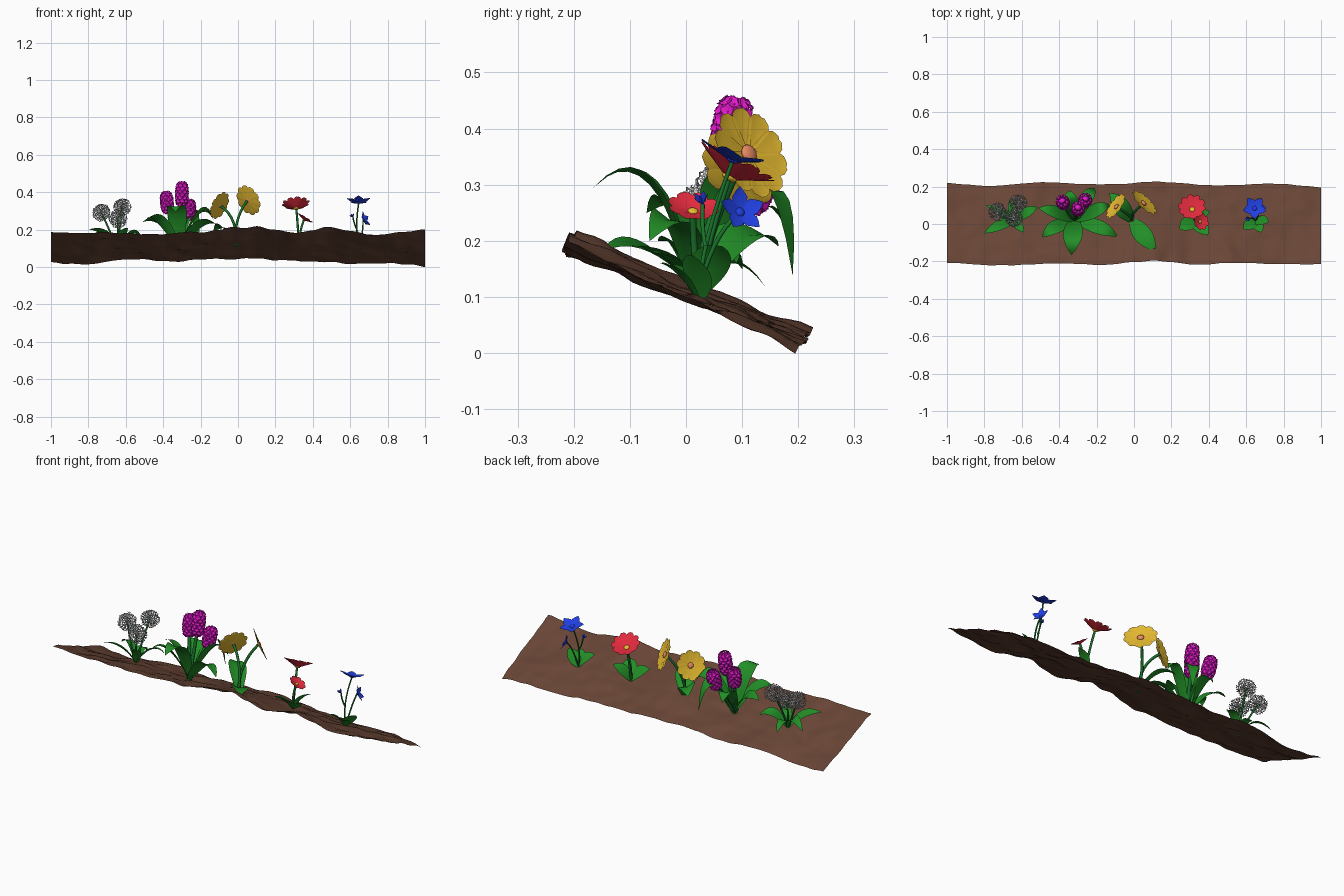
import bpy, bmesh, math, random
from mathutils import Vector as V, noise

if "Cube" in bpy.data.objects:
    bpy.data.objects.remove(bpy.data.objects["Cube"])

random.seed(4)
TILT = math.radians(22)
UP = V((0, math.sin(TILT), math.cos(TILT)))        # normal of the sloping bed
DOWN = V((0, math.cos(TILT), -math.sin(TILT)))     # downhill direction


def mat(name, rgb):
    m = bpy.data.materials.new(name)
    m.diffuse_color = (*rgb, 1)
    m.use_nodes = True
    m.node_tree.nodes["Principled BSDF"].inputs["Base Color"].default_value = m.diffuse_color
    return m


SOIL = mat("soil", (.14, .06, .037))
GREEN = mat("leaf_green", (.016, .27, .02))
STEM = mat("stem_green", (.01, .17, .025))
MAGENTA = mat("magenta", (.8, .01, .62))
YELLOW = mat("yellow", (.8, .5, .03))
RED = mat("red", (.8, .025, .05))
BLUE = mat("blue", (.015, .05, .75))
ORANGE = mat("orange", (.8, .25, .12))


def finish(bm, name, material=None, smooth=True):
    me = bpy.data.meshes.new(name)
    for f in bm.faces:
        f.smooth = smooth
    bm.to_mesh(me)
    bm.free()
    ob = bpy.data.objects.new(name, me)
    bpy.context.collection.objects.link(ob)
    if material:
        me.materials.append(material)
    return ob


def through(a, m, b, t):
    """Quadratic curve from a to b passing through m halfway."""
    c = 2 * m - (a + b) / 2
    return a * (1 - t) ** 2 + c * (2 * t * (1 - t)) + b * t * t


def strip(bm, rows):
    vs = [[bm.verts.new(p) for p in r] for r in rows]
    for r, s in zip(vs, vs[1:]):
        for i in range(len(r) - 1):
            bm.faces.new((r[i], r[i + 1], s[i + 1], s[i]))


def leaves(name, root, specs):
    """Each spec: middle point, tip, half width."""
    bm = bmesh.new()
    root = V(root)
    for mid, tip, w in specs:
        mid, tip = V(mid), V(tip)
        out = tip - root
        side = out.cross(UP).normalized()
        lift = side.cross(out).normalized()
        rows = []
        for i in range(11):
            t = i / 10
            p = through(root, mid, tip, t)
            h = w * (.35 * (1 - t) + .95 * math.sin(math.pi * t) ** .8) + .0005
            fold = lift * h * .25
            rows.append((p - side * h + fold, p, p + side * h + fold))
        strip(bm, rows)
    return finish(bm, name, GREEN)


def stems(name, paths, radius):
    """Each path: start, middle, end."""
    cu = bpy.data.curves.new(name, 'CURVE')
    cu.dimensions = '3D'
    cu.bevel_depth = radius
    cu.bevel_resolution = 1
    for a, m, b in paths:
        sp = cu.splines.new('POLY')
        sp.points.add(8)
        for i, p in enumerate(sp.points):
            p.co = (*through(V(a), V(m), V(b), i / 8), 1)
    cu.materials.append(STEM)
    bpy.context.collection.objects.link(bpy.data.objects.new(name, cu))


ROUND = ((.08, .3), (.4, .62), (.75, 1), (.92, .75), (1, .25))
STAR = ((.05, .25), (.35, .75), (.6, .85), (.85, .4), (1, .03))


def petals(bm, centre, normal, r, n, cup, shape, fat=1.0, spin=0.0):
    q = V(normal).to_track_quat('Z', 'Y')
    w = r * math.sin(math.pi / n) * fat
    for k in range(n):
        a = 2 * math.pi * k / n + spin
        d, s = V((math.cos(a), math.sin(a), 0)), V((-math.sin(a), math.cos(a), 0))
        rows = []
        for t, h in shape:
            z = V((0, 0, cup * r * t))
            rows.append([V(centre) + q @ (d * r * t + s * w * h * e + z + V((0, 0, .12 * w * abs(e))))
                         for e in (-1, 0, 1)])
        strip(bm, [row[::-1] for row in rows[::-1]])


def flower(name, centre, normal, r, n, cup, shape, material, eye, fat=1.0):
    bm = bmesh.new()
    petals(bm, centre, normal, r, n, cup, shape, fat, .3)
    finish(bm, name + "_petals", material)
    bm = bmesh.new()
    bmesh.ops.create_uvsphere(bm, u_segments=12, v_segments=8, radius=r * .2)
    ob = finish(bm, name + "_eye", eye)
    ob.scale = (1, 1, .5)
    nv = V(normal).normalized()
    ob.location = V(centre) + nv * r * .08
    ob.rotation_mode = 'QUATERNION'
    ob.rotation_quaternion = nv.to_track_quat('Z', 'Y')


# Soil: undulating sloped sheet, edge heights fading into noise inside
FRONT = (0, -.005, -.013, -.014, -.012, -.014, -.012, -.01, -.012, .005, .022,
         .028, .008, -.015, .002, .02, .0, -.02, -.018, -.008, .002)
BACK = (.005, -.005, -.012, .005, .02, .02, .008, .012, .02, .02, .022,
        .024, .02, .012, .005, 0, -.004, -.002, 0, -.012, -.025)


def sample(tab, x):
    f = min((x + 1) * 10, 19.999)
    i = int(f)
    t = f - i
    t = t * t * (3 - 2 * t)
    return tab[i] * (1 - t) + tab[i + 1] * t


bm = bmesh.new()
rows = []
for i in range(101):
    x = -1 + i / 50
    row = []
    for j in range(25):
        u = j / 24
        v = (u - .5) * .455 + (.006 * math.sin(11 * x) if j in (0, 24) else 0)
        d = sample(FRONT, x) * (1 - u) ** 1.6 + sample(BACK, x) * u ** 1.6
        d += .016 * noise.noise(V((x * 5, v * 7, 3))) * math.sin(math.pi * u)
        d += .009 * noise.noise(V((x * 14, v * 16, 8)))
        row.append(V((x, 0, .108)) + DOWN * v + UP * d)
    rows.append(row)
strip(bm, [r[::-1] for r in rows])
bmesh.ops.recalc_face_normals(bm, faces=bm.faces)
bm.faces.ensure_lookup_table()
if bm.faces[0].normal.z < 0:
    bmesh.ops.reverse_faces(bm, faces=bm.faces)
finish(bm, "soil_bed", SOIL)

# Globe flowers: three grey balls of tiny star florets on stalks
root = (-.645, .02, .1)
balls = [V((-.73, .065, .292)), V((-.62, .11, .32)), V((-.642, .03, .258))]
stems("globe_stems", [(root, (V(root) + c) / 2 + V((0, -.005, 0)), c) for c in balls], .005)
bm = bmesh.new()
for c in balls:
    for k in range(56):
        z = 1 - 2 * (k + .5) / 56
        a, h = k * 2.39996, math.sqrt(1 - z * z)
        d = V((h * math.cos(a), h * math.sin(a), z))
        p = c + d * random.uniform(.036, .045)
        petals(bm, p, d, .013, 5, .4, STAR[1::2] + STAR[-1:], .7, a)
        s = d.orthogonal().normalized() * .001
        strip(bm, [(c - s, c + s), (p - s, p + s)])
finish(bm, "globe_florets")
leaves("globe_leaves", root, [
    ((-.72, -.01, .18), (-.80, -.05, .20), .026),
    ((-.575, .06, .18), (-.515, .09, .16), .026),
    ((-.62, -.01, .17), (-.59, -.045, .21), .022),
    ((-.71, .06, .18), (-.79, .10, .15), .022),
    ((-.65, .075, .16), (-.66, .14, .12), .022)])

# Spire flowers: magenta columns of ringed florets
root = (-.315, .02, .095)
spires = [(V((-.30, .08, .39)), .06), (V((-.38, .115, .345)), .052), (V((-.262, .125, .305)), .05)]
stems("spire_stems", [(root, (V(root) + c) / 2, c) for c, _ in spires], .009)
bm = bmesh.new()
for c, half in spires:
    axis = (UP + (c - V(root)).normalized() * .6 + V((0, -.25, 0))).normalized()
    q = axis.to_track_quat('Z', 'Y')
    core = bmesh.ops.create_uvsphere(bm, u_segments=12, v_segments=8, radius=1)["verts"]
    for v in core:
        v.co = c + q @ V((v.co.x * .024, v.co.y * .024, v.co.z * half * .9))
    for ring in range(8):
        f = ring / 7 * 2 - 1
        rad = .028 * (1 - .3 * abs(f) ** 3)
        for k in range(9):
            a = 2 * math.pi * (k + ring * .5) / 9
            d = V((math.cos(a), math.sin(a), .9 * f ** 3))
            p = c + q @ V((d.x * rad, d.y * rad, f * half * .9))
            petals(bm, p, q @ d, .014, 5, .5, STAR[::2], 1, a)
finish(bm, "spire_florets", MAGENTA)
leaves("spire_leaves", root, [
    ((-.42, -.02, .25), (-.49, -.07, .25), .034),
    ((-.42, .06, .23), (-.51, .085, .24), .032),
    ((-.328, -.065, .30), (-.335, -.165, .295), .046),
    ((-.19, -.02, .23), (-.09, -.065, .20), .036),
    ((-.20, .07, .29), (-.13, .10, .25), .036),
    ((-.25, .14, .29), (-.21, .19, .14), .032),
    ((-.34, .12, .25), (-.35, .18, .22), .036)])

# Yellow daisies
root = (-.01, .02, .11)
a, b = (-.09, .09, .325), (.048, .108, .353)
stems("daisy_stems", [(root, (-.025, .045, .24), a), (root, (-.005, .055, .24), b)], .007)
flower("daisy_left", a, (-.75, .52, .38), .078, 10, .12, ROUND, YELLOW, ORANGE, .95)
flower("daisy_right", b, (.66, .66, .36), .085, 10, .12, ROUND, YELLOW, ORANGE, .95)
leaves("daisy_leaves", root, [
    ((.05, -.065, .18), (.115, -.145, .185), .044),
    ((-.075, .095, .205), (-.13, .165, .19), .042)])

# Red cupped flowers
root = (.325, .02, .105)
a, b = (.312, .075, .308), (.352, .012, .25)
stems("cup_flower_stems", [(root, (.32, .045, .21), a), (root, (.332, .015, .18), b)], .006)
flower("cup_flower_large", a, (-.08, .45, .87), .074, 10, .5, ROUND, RED, YELLOW, .88)
flower("cup_flower_small", b, (.5, .1, .8), .046, 8, .3, ROUND, RED, YELLOW, .88)
leaves("cup_flower_leaves", root, [
    ((.285, -.005, .15), (.245, -.03, .17), .036),
    ((.36, -.02, .155), (.395, -.06, .18), .034),
    ((.36, .045, .16), (.405, .065, .19), .03)])

# Blue star flowers with a bud
root = (.65, .02, .095)
a, b, bud = (.645, .082, .34), (.668, .095, .25), (.615, .03, .265)
stems("star_stems", [(root, (.635, .04, .21), a), (root, (.665, .05, .19), b),
                     ((.64, .035, .19), (.625, .03, .225), bud)], .004)
flower("star_upper", a, (0, .32, .94), .064, 5, .3, STAR, BLUE, BLUE, .75)
flower("star_lower", b, (.75, .35, .35), .043, 5, .4, STAR, BLUE, BLUE, .7)
flower("star_bud", bud, (-.4, -.2, .8), .014, 5, 1.3, STAR, BLUE, BLUE, 1)
leaves("star_leaves", root, [
    ((.62, -.005, .14), (.585, -.03, .16), .03),
    ((.685, .015, .14), (.72, .01, .175), .028),
    ((.665, -.015, .14), (.68, -.045, .16), .026)])
